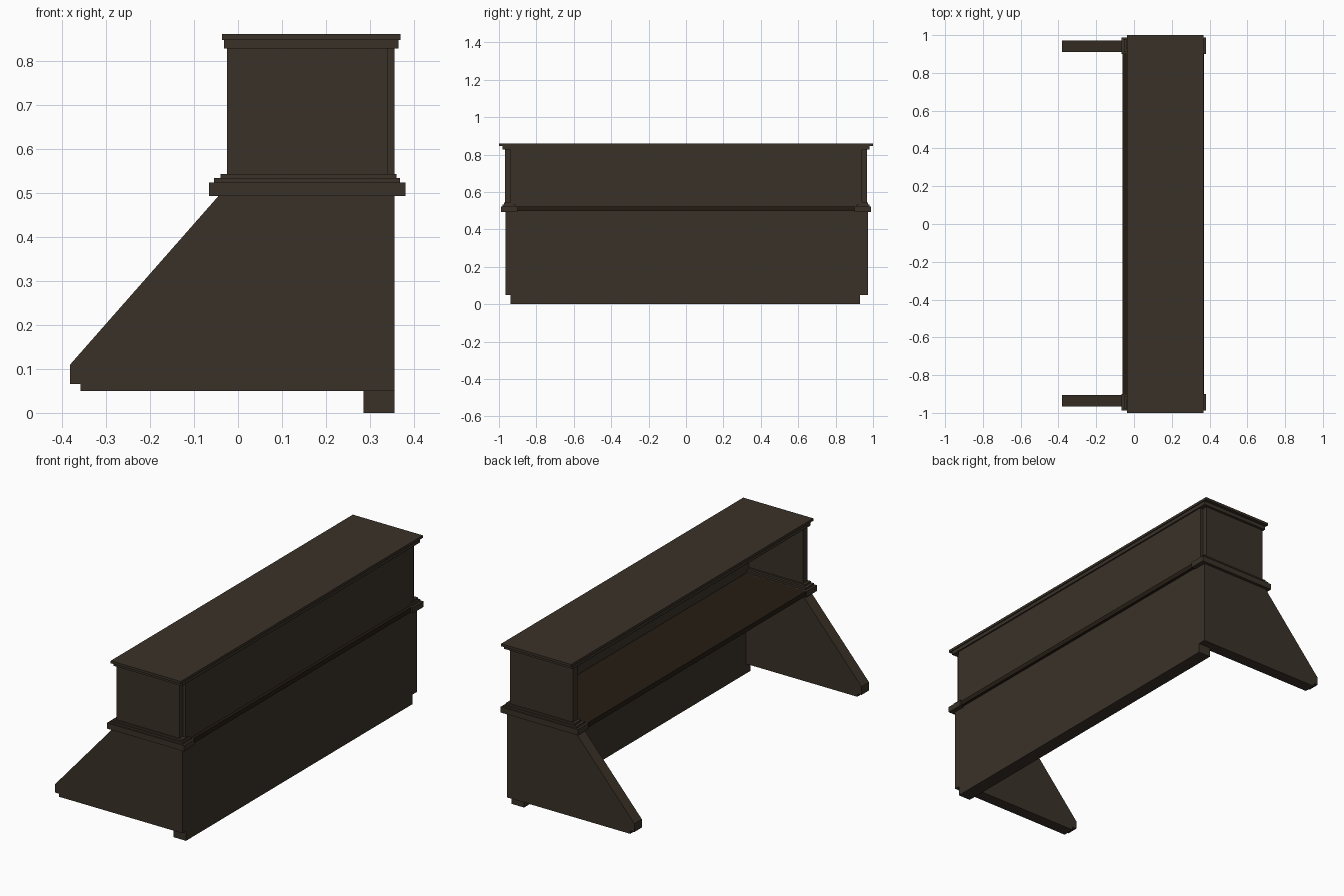
import bpy, bmesh

if "Cube" in bpy.data.objects:
    bpy.data.objects.remove(bpy.data.objects["Cube"])


def paint(name, rgb):
    m = bpy.data.materials.new(name)
    m.diffuse_color = (*rgb, 1)
    m.use_nodes = True
    m.node_tree.nodes["Principled BSDF"].inputs["Base Color"].default_value = m.diffuse_color
    return m


wood = paint("dark_wood", (0.042, 0.031, 0.021))
shelf_wood = paint("shelf_wood", (0.018, 0.012, 0.007))


def extrude_profile(name, pts, y0, y1, mat=wood):
    """Extrude an x-z outline from y0 to y1."""
    bm = bmesh.new()
    face = bm.faces.new([bm.verts.new((x, y0, z)) for x, z in pts])
    res = bmesh.ops.extrude_face_region(bm, geom=[face])
    moved = [v for v in res["geom"] if isinstance(v, bmesh.types.BMVert)]
    bmesh.ops.translate(bm, verts=moved, vec=(0, y1 - y0, 0))
    bmesh.ops.recalc_face_normals(bm, faces=bm.faces)
    me = bpy.data.meshes.new(name)
    bm.to_mesh(me)
    bm.free()
    me.materials.append(mat)
    ob = bpy.data.objects.new(name, me)
    bpy.context.collection.objects.link(ob)
    return ob


def box(name, x0, x1, y0, y1, z0, z1, mat=wood):
    return extrude_profile(name, [(x0, z0), (x1, z0), (x1, z1), (x0, z1)], y0, y1, mat)


# Counter front: plinth, lower panel, shelf and upper panel
box("plinth", 0.285, 0.356, -0.938, 0.931, 0, 0.05)
box("lower_front_panel", 0.285, 0.356, -0.904, 0.91, 0.05, 0.5)
box("shelf", -0.062, 0.371, -0.905, 0.905, 0.498, 0.523, shelf_wood)
box("upper_front_panel", 0.287, 0.356, -0.94, 0.94, 0.523, 0.828)

# Stepped top
box("top_moulding", -0.032, 0.364, -0.982, 0.982, 0.828, 0.847)
box("top_board", -0.036, 0.369, -1, 1, 0.847, 0.86)

# Matching ends
side = [(-0.358, 0.05), (0.356, 0.05), (0.356, 0.493), (-0.044, 0.493),
        (-0.382, 0.109), (-0.382, 0.066), (-0.358, 0.066)]
for s, tag in ((-1, "a"), (1, "b")):
    extrude_profile("sloped_side_" + tag, side, s * 0.907 + 0.003, s * 0.969 + 0.003)
    # Three-step moulding between lower and upper ends
    box("moulding_low_" + tag, -0.066, 0.38, s * 0.9, s * 0.988, 0.493, 0.523)
    box("moulding_mid_" + tag, -0.054, 0.368, s * 0.911, s * 0.98, 0.523, 0.533)
    box("moulding_high_" + tag, -0.04, 0.36, s * 0.924, s * 0.974, 0.533, 0.543)
    # Upper end panel, set back behind the front panel's face
    box("upper_side_" + tag, -0.025, 0.34, s * 0.932, s * 0.968, 0.543, 0.828)
